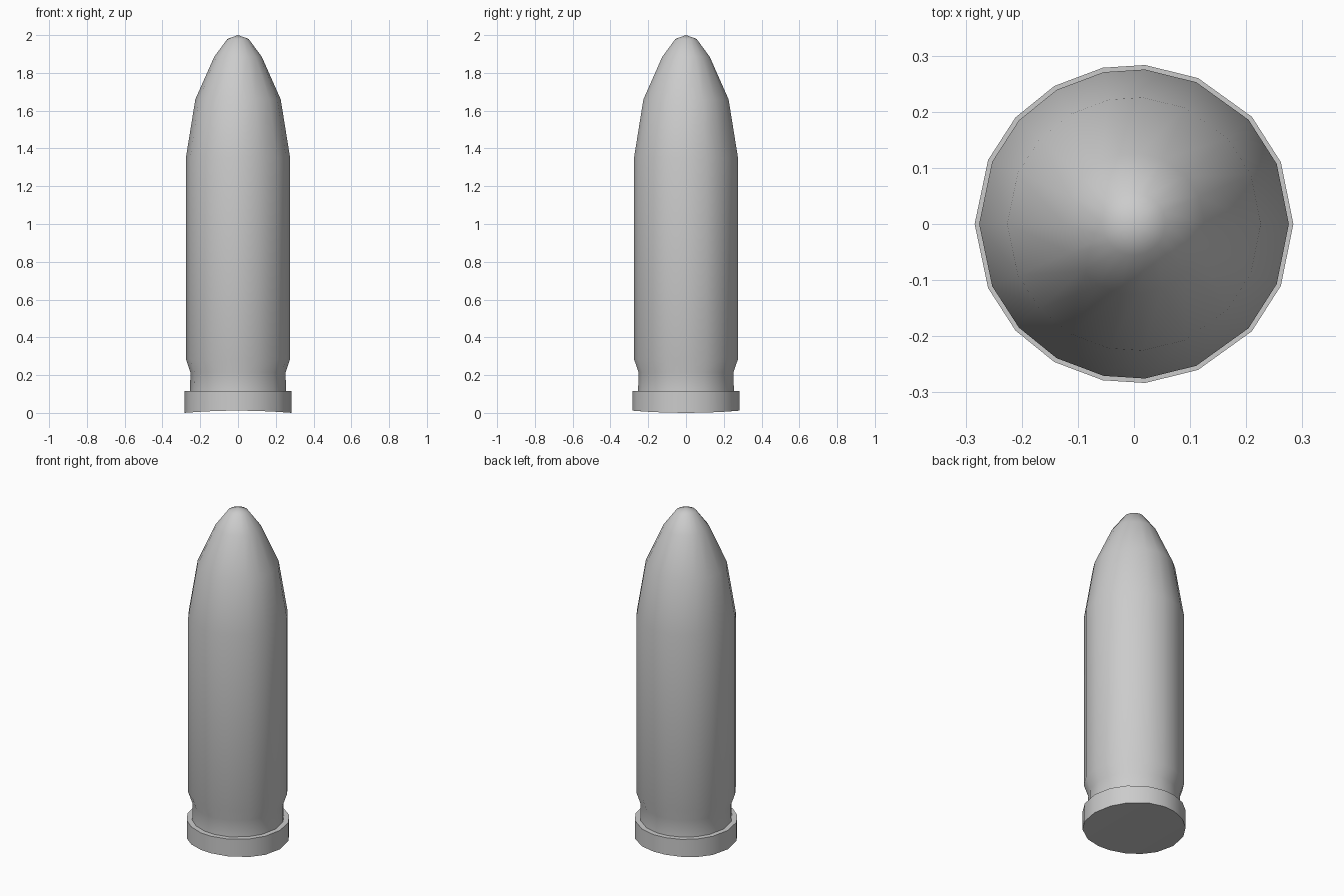
import bpy, bmesh, math

if "Cube" in bpy.data.objects:
    bpy.data.objects.remove(bpy.data.objects["Cube"])

# Slightly uneven 18-sided cross-section, mirrored front to back
HALF = [0, 22.8, 42.3, 66.3, 86, 101.3, 120, 138, 156.3, 180]
ANGLES = [math.radians(a) for a in HALF + [-a for a in HALF[-2:0:-1]]]

# (radius, height) from the base rim up to the nose
PROFILE = [(0.284, 0.0), (0.284, 0.115), (0.254, 0.115), (0.252, 0.215),
           (0.276, 0.285), (0.276, 1.35), (0.226, 1.66),
           (0.126, 1.885), (0.056, 1.98)]

bm = bmesh.new()
rings = []
for i, (r, z) in enumerate(PROFILE):
    ring = []
    for a in ANGLES:
        # underside bows up gently towards front and back
        lift = 0.012 * math.sin(a) ** 2 if i == 0 else 0
        ring.append(bm.verts.new((r * math.cos(a), r * math.sin(a), z + lift)))
    rings.append(ring)

# Side walls
n = len(ANGLES)
for lo, hi in zip(rings, rings[1:]):
    for k in range(n):
        j = (k + 1) % n
        bm.faces.new((lo[k], lo[j], hi[j], hi[k]))

# Nose tip
tip = bm.verts.new((0, 0, 2))
for k in range(n):
    bm.faces.new((rings[-1][k], rings[-1][(k + 1) % n], tip))

# Underside: strips joining mirrored front and back points
base = rings[0]
for k in range(n // 2):
    quad = [base[k], base[-k % n], base[-(k + 1) % n], base[k + 1]]
    bm.faces.new(list(dict.fromkeys(quad)))
bmesh.ops.recalc_face_normals(bm, faces=bm.faces)

mesh = bpy.data.meshes.new("cartridge")
bm.to_mesh(mesh)
bm.free()
obj = bpy.data.objects.new("cartridge", mesh)
bpy.context.collection.objects.link(obj)
bpy.context.view_layer.objects.active = obj
obj.select_set(True)
bpy.ops.object.shade_smooth_by_angle(angle=math.radians(45))
